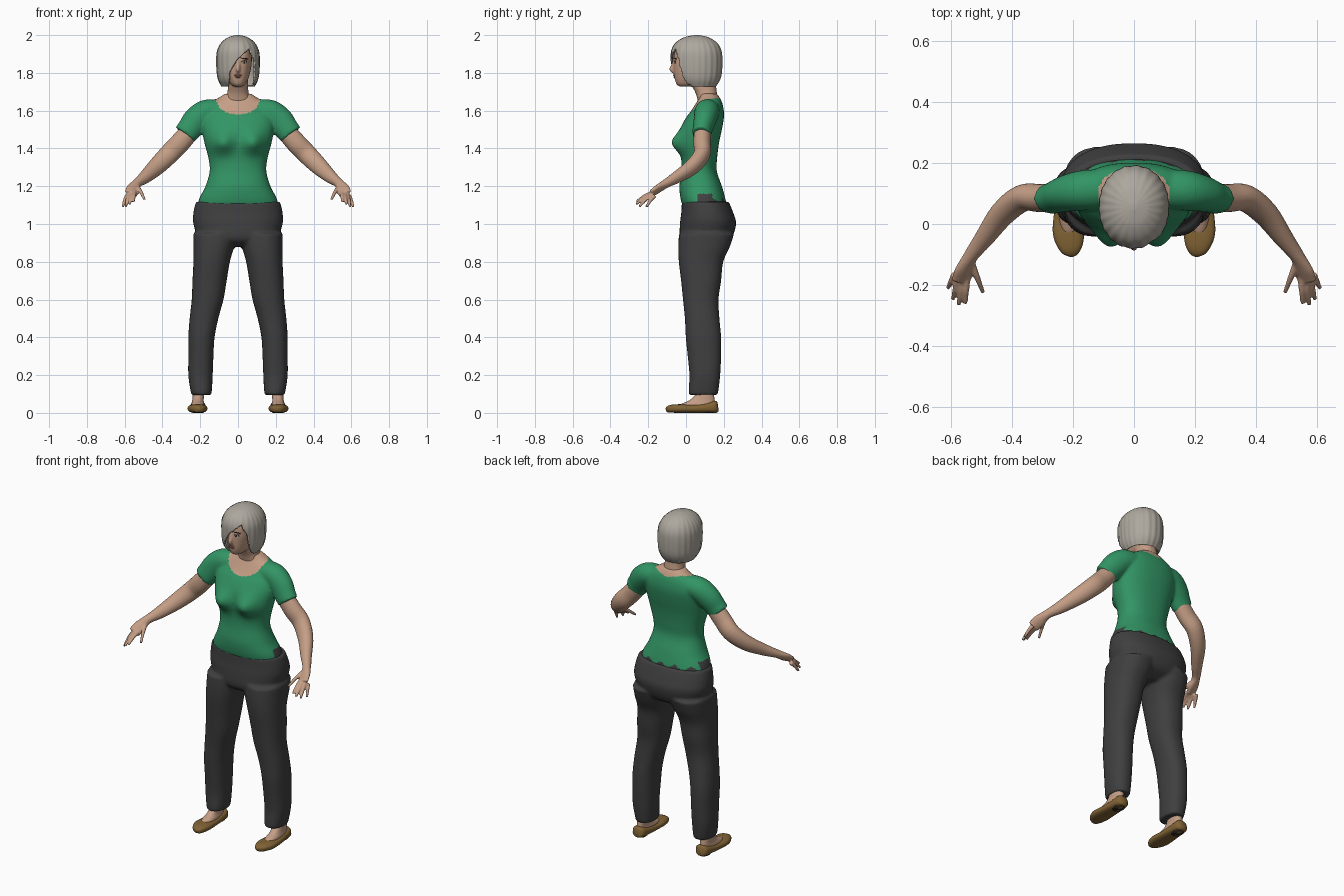
import bpy, bmesh, math
from mathutils import Vector
from mathutils.bvhtree import BVHTree

if "Cube" in bpy.data.objects:
    bpy.data.objects.remove(bpy.data.objects["Cube"])


def material(name, r, g, b):
    m = bpy.data.materials.new(name)
    m.use_nodes = True
    m.diffuse_color = (r, g, b, 1)
    node = m.node_tree.nodes["Principled BSDF"]
    node.inputs["Base Color"].default_value = (r, g, b, 1)
    node.inputs["Roughness"].default_value = 0.8
    return m


SKIN = material("skin", 0.55, 0.34, 0.235)
GREEN = material("shirt_green", 0.032, 0.30, 0.13)
GREY = material("trouser_grey", 0.05, 0.05, 0.052)
HAIR = material("ash_hair", 0.42, 0.39, 0.34)
BROWN = material("shoe_brown", 0.22, 0.125, 0.035)
WHITE = material("eye_white", 0.6, 0.58, 0.55)
DARK = material("dark_brown", 0.03, 0.02, 0.015)
LIP = material("lip", 0.36, 0.15, 0.11)


def spline(pts, k=5):
    """Catmull-Rom interpolation of equal-length tuples."""
    out = []
    for i in range(len(pts) - 1):
        p = [pts[max(0, min(len(pts) - 1, i + j))] for j in (-1, 0, 1, 2)]
        for s in range(k):
            t = s / k
            out.append([0.5 * (2 * b + (c - a) * t + (2 * a - 5 * b + 4 * c - d) * t * t
                        + (3 * b - a - 3 * c + d) * t ** 3) for a, b, c, d in zip(*p)])
    return out + [list(pts[-1])]


def bridge(bm, rings, top=True, bottom=True):
    vs = [[bm.verts.new(p) for p in ring] for ring in rings]
    n = len(vs[0])
    for a, b in zip(vs, vs[1:]):
        for i in range(n):
            bm.faces.new((a[i], a[(i + 1) % n], b[(i + 1) % n], b[i]))
    if bottom:
        bm.faces.new(vs[0][::-1])
    if top:
        bm.faces.new(vs[-1])


def oval(n, e):
    for i in range(n):
        t = 2 * math.pi * i / n
        c, s = math.cos(t), math.sin(t)
        yield math.copysign(abs(c) ** (2 / e), c), math.copysign(abs(s) ** (2 / e), s)


def loft(bm, rows, n=48, e=2.3, side=1, k=5, **caps):
    """Stack horizontal ovals given as (z, x0, x1, y0, y1)."""
    bridge(bm, [[Vector((side * ((x0 + x1) / 2 + c * (x1 - x0) / 2),
                         (y0 + y1) / 2 + s * (y1 - y0) / 2, z)) for c, s in oval(n, e)]
                for z, x0, x1, y0, y1 in spline(rows, k)], **caps)


def tube(bm, pts, side=1, n=24, ref=(0, 1, 0), e=2):
    """Sweep an oval along a path given as (x, y, z, ra, rb)."""
    pts, rings = spline(pts), []
    for i, p in enumerate(pts):
        t = Vector(pts[min(i + 1, len(pts) - 1)][:3]) - Vector(pts[max(i - 1, 0)][:3])
        a = Vector(ref).cross(t).normalized()
        b = t.cross(a).normalized()
        ring = [Vector(p[:3]) + a * c * p[3] + b * s * p[4] for c, s in oval(n, e)]
        rings.append([Vector((side * v.x, v.y, v.z)) for v in ring])
    bridge(bm, rings)


def sym(rows):
    return [(z, -w, w, y0, y1) for z, w, y0, y1 in rows]


def finish(name, bm, mats, voxel=0, smooth=4, rule=None):
    bmesh.ops.recalc_face_normals(bm, faces=bm.faces)
    me = bpy.data.meshes.new(name)
    bm.to_mesh(me)
    bm.free()
    ob = bpy.data.objects.new(name, me)
    bpy.context.collection.objects.link(ob)
    if voxel:  # fuse the overlapping volumes into one skin
        r = ob.modifiers.new("fuse", "REMESH")
        r.mode, r.voxel_size = "VOXEL", voxel
        s = ob.modifiers.new("relax", "SMOOTH")
        s.factor, s.iterations = 0.5, smooth
        dg = bpy.context.evaluated_depsgraph_get()
        me = bpy.data.meshes.new_from_object(ob.evaluated_get(dg))
        ob.modifiers.clear()
        ob.data = me
    me.materials.clear()
    for m in mats:
        me.materials.append(m)
    for p in me.polygons:
        p.use_smooth = True
        p.material_index = rule(p.center) if rule else 0
    return ob


# Shirt: trunk with bust, plus sleeves; scooped neckline in skin
bm = bmesh.new()
loft(bm, sym([(1.1, .215, -.02, .215), (1.14, .203, -.03, .207), (1.2, .172, -.035, .19),
              (1.28, .15, -.025, .163), (1.35, .157, -.025, .165), (1.43, .178, -.035, .175),
              (1.5, .19, -.03, .19), (1.56, .19, -.002, .2), (1.6, .175, .028, .2),
              (1.64, .145, .053, .192), (1.67, .1, .07, .178), (1.69, .07, .07, .165)]))
for v in bm.verts:
    if v.co.y < .05:
        v.co.y -= .05 * math.exp(-((abs(v.co.x) - .082) / .055) ** 2 - ((v.co.z - 1.43) / .055) ** 2)
for side in (1, -1):
    tube(bm, [(.1, .115, 1.6, .06, .065), (.17, .11, 1.59, .068, .066), (.22, .1, 1.55, .072, .06),
              (.255, .088, 1.505, .066, .053), (.28, .082, 1.473, .063, .05)], side)


def shirt_rule(c):
    if c.z > 1.58 and (c.x / .118) ** 2 + ((c.y - .1) / .087) ** 2 < 1:
        return 1
    if c.z < 1.16 and .06 < c.y < .14 and abs(c.x) > .12:
        return 2
    if c.y > .14 and c.z < 1.125 + .012 * math.sin(c.x * 70):
        return 2
    return 0


finish("shirt", bm, [GREEN, SKIN, GREY], .008, 5, shirt_rule)

# Trousers: hips and two legs
bm = bmesh.new()
loft(bm, sym([(.88, .1, .02, .17), (.92, .2, -.03, .238), (1, .236, -.032, .265),
              (1.06, .236, -.025, .25), (1.118, .223, -.022, .226)]))
for side in (1, -1):
    loft(bm, [(.095, .142, .246, .016, .167), (.12, .138, .252, .014, .172), (.2, .134, .263, .018, .181),
              (.3, .13, .263, .009, .186), (.4, .124, .263, -.001, .186), (.5, .104, .256, -.006, .177),
              (.6, .077, .245, -.016, .172), (.7, .06, .241, -.026, .186), (.8, .043, .236, -.038, .197),
              (.88, .02, .236, -.041, .232), (.95, .0, .236, -.037, .255)], side=side)
finish("trousers", bm, [GREY], .009, 4)

for side, label in ((1, "left"), (-1, "right")):
    # Arm, palm, fingers and thumb
    bm = bmesh.new()
    tube(bm, [(.23, .09, 1.52, .05, .045), (.305, .085, 1.432, .054, .046), (.365, .085, 1.37, .053, .044),
              (.43, .035, 1.305, .047, .04), (.49, -.045, 1.25, .035, .031),
              (.535, -.105, 1.215, .025, .023), (.555, -.15, 1.185, .036, .018),
              (.568, -.187, 1.16, .034, .013)], side)
    for base, tip in (((.548, -.175, 1.165), (.553, -.262, 1.118)), ((.562, -.18, 1.16), (.575, -.265, 1.105)),
                      ((.577, -.18, 1.155), (.594, -.247, 1.092)), ((.588, -.165, 1.15), (.61, -.21, 1.09)),
                      ((.532, -.13, 1.195), (.495, -.225, 1.13))):
        mid = [(a + b) / 2 for a, b in zip(base, tip)]
        mid[2] += .006
        tube(bm, [(*base, .012, .012), (*mid, .01, .01), (*tip, .007, .007)], side, 12)
    finish(label + "_arm", bm, [SKIN], .005, 3)

    # Foot and flat shoe
    bm = bmesh.new()
    loft(bm, [(.015, .178, .25, -.06, .15), (.045, .178, .247, -.03, .152), (.068, .182, .242, .02, .152),
              (.1, .178, .24, .05, .147), (.14, .175, .235, .05, .14)], side=side, n=32)
    finish(label + "_foot", bm, [SKIN])
    bm = bmesh.new()
    tube(bm, [(.212, .17, .034, .015, .022), (.212, .155, .032, .037, .032), (.212, .1, .026, .044, .026),
              (.214, .03, .022, .049, .022), (.214, -.03, .023, .052, .023), (.208, -.075, .022, .04, .021),
              (.204, -.097, .018, .024, .016), (.203, -.106, .016, .008, .008)], side, 28, (0, 0, 1), 2.6)
    finish(label + "_shoe", bm, [BROWN])
    bm = bmesh.new()
    loft(bm, [(0, .183, .241, .085, .16), (.01, .183, .241, .085, .16)], 24, side=side, k=1)
    finish(label + "_heel", bm, [DARK])

# Head with neck and nose
bm = bmesh.new()
loft(bm, sym([(1.64, .075, .065, .17), (1.69, .057, .052, .164), (1.74, .053, .03, .158), (1.8, .05, .03, .15)]))
loft(bm, sym([(1.728, .02, -.035, .03), (1.74, .038, -.05, .08), (1.77, .055, -.06, .13), (1.81, .066, -.065, .155),
              (1.86, .073, -.066, .168), (1.92, .07, -.055, .165), (1.965, .045, -.01, .125)]), e=2.4)
tube(bm, [(0, -.062, 1.87, .008, .01), (0, -.069, 1.845, .008, .01), (0, -.076, 1.82, .013, .011),
          (0, -.064, 1.808, .012, .008)], ref=(1, 0, 0))
head = finish("head", bm, [SKIN], .006, 3)

# Face details laid onto the head surface
bm = bmesh.new()
bm.from_mesh(head.data)
surface = BVHTree.FromBMesh(bm)
bm.free()


def bead(name, x, z, scale, mat, lift=0.0, tilt=0.0):
    hit = surface.ray_cast(Vector((x, -1, z)), Vector((0, 1, 0)))[0]
    b = bmesh.new()
    bmesh.ops.create_uvsphere(b, u_segments=16, v_segments=10, radius=1)
    ob = finish(name, b, [mat])
    ob.location = hit - Vector((0, lift, 0))
    ob.scale = scale
    ob.rotation_euler = (0, tilt, math.atan2(x, .09))


for side, label in ((1, "left"), (-1, "right")):
    bead(label + "_eye_lash", side * .032, 1.859, (.017, .003, .008), DARK)
    bead(label + "_eye", side * .032, 1.857, (.014, .004, .0065), WHITE)
    bead(label + "_iris", side * .032, 1.857, (.0055, .003, .006), DARK, .002)
    bead(label + "_brow", side * .034, 1.876, (.02, .003, .0035), DARK, 0, side * .12)
bead("upper_lip", 0, 1.787, (.021, .005, .005), LIP)
bead("lower_lip", 0, 1.778, (.017, .005, .005), LIP)

# Bob hair: shell with lightly grooved strands and an asymmetric face opening
bm = bmesh.new()
loft(bm, sym([(1.728, .088, -.03, .158), (1.76, .104, -.06, .178), (1.8, .112, -.075, .189),
              (1.87, .115, -.08, .192), (1.92, .109, -.077, .186), (1.96, .088, -.055, .163),
              (1.988, .052, -.01, .12), (2, .01, .045, .07)]), 144, 2.1, k=9, bottom=False)
for v in bm.verts:
    groove = 1 + .01 * math.sin(22 * math.atan2(v.co.x, v.co.y - .056))
    v.co.x *= groove
    v.co.y = .056 + (v.co.y - .056) * groove


def edge(z, pts):
    for (z0, x0), (z1, x1) in zip(pts, pts[1:]):
        if z0 <= z <= z1:
            return x0 + (x1 - x0) * (z - z0) / (z1 - z0)
    return 0


fringe = [(1.7, -.05), (1.8, -.047), (1.865, -.008), (1.93, .062)]
lock = [(1.7, .082), (1.8, .092), (1.86, .09), (1.93, .062)]
opening = []
for f in bm.faces:
    c = f.calc_center_median()
    if c.y < .03 and edge(c.z, fringe) < c.x < edge(c.z, lock):
        opening.append(f)
bmesh.ops.delete(bm, geom=opening, context="FACES")
hair = finish("hair", bm, [HAIR])
thick = hair.modifiers.new("thickness", "SOLIDIFY")
thick.thickness, thick.offset = .01, -1
